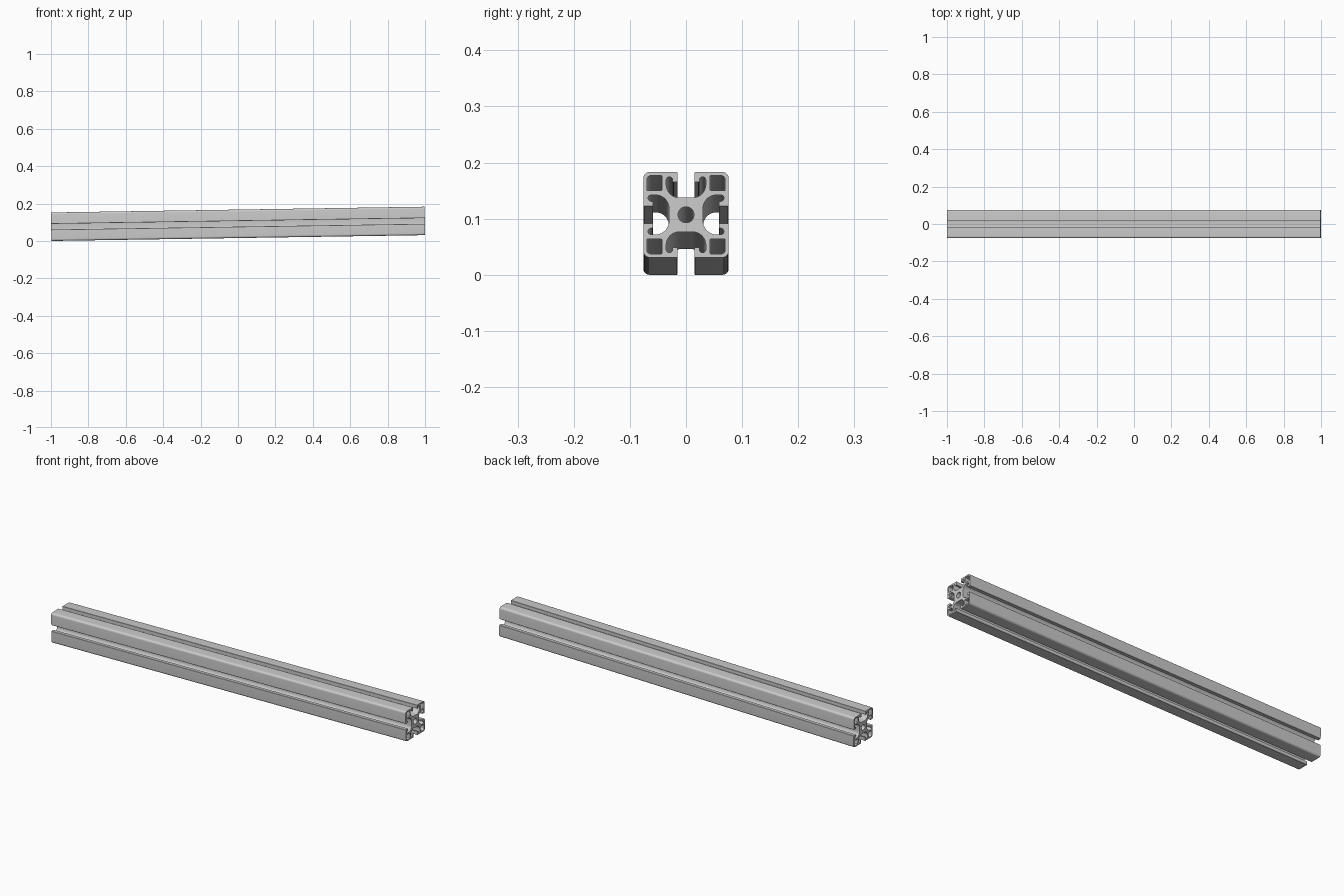
import bpy, bmesh, math
from mathutils import Matrix

if "Cube" in bpy.data.objects:
    bpy.data.objects.remove(bpy.data.objects["Cube"])

MM = 0.152 / 40            # profile is drawn as a 40 mm square section
TILT = 0.0155              # the bar rises slightly towards +x
HALF_LEN = 0.9989


def arc(cx, cy, r, a0, a1, n):
    """Points on an arc, angles in degrees."""
    return [(cx + r * math.cos(math.radians(a0 + (a1 - a0) * i / n)),
             cy + r * math.sin(math.radians(a0 + (a1 - a0) * i / n))) for i in range(n + 1)]


def turn(pts, k):
    """Rotate points by k quarter turns clockwise."""
    for _ in range(k):
        pts = [(y, -x) for x, y in pts]
    return pts


# Right half of the top T-slot: floor, curved wall, pocket behind the lip, lip
half_slot = (arc(3, 14.3, 6.3, -90, 0, 10)
             + arc(7.8, 16.3, 1.5, 0, 180, 8)
             + [(6.3, 15.8)] + arc(5.9, 15.8, 0.4, 0, -90, 3)[1:]
             + [(4, 15.4), (4, 19.7), (4.3, 20)])
left_half = [(-x, y) for x, y in reversed(half_slot)]
corner = arc(17.2, 17.2, 2.8, 90, 0, 8)
quarter = left_half + half_slot + corner

# Hollow chamber in each corner, rounded most on the outside
chamber = (arc(16.3, 16.3, 2.1, 0, 90, 6) + arc(11.8, 17.9, 0.5, 90, 180, 3)
           + arc(11.8, 11.8, 0.5, 180, 270, 3) + arc(17.9, 11.8, 0.5, 270, 360, 3))

outline = [p for k in range(4) for p in turn(quarter, k)]
loops = [outline, arc(0, 0, 3.75, 0, 360, 32)[:-1]] + [turn(chamber, k) for k in range(4)]

# Extruded section
curve = bpy.data.curves.new("slotted_bar", 'CURVE')
curve.dimensions = '2D'
curve.fill_mode = 'BOTH'
curve.extrude = HALF_LEN
for pts in loops:
    s = curve.splines.new('POLY')
    s.points.add(len(pts) - 1)
    for p, (x, y) in zip(s.points, pts):
        p.co = (x * MM, y * MM, 0, 1)
    s.use_cyclic_u = True
bar = bpy.data.objects.new("slotted_bar", curve)
bpy.context.collection.objects.link(bar)
bpy.context.view_layer.objects.active = bar
bar.select_set(True)
bpy.ops.object.convert(target='MESH')
bar = bpy.context.object

# Lay the bar along x, tilt it and stand it on the ground
lay = Matrix(((0, 0, 1, 0), (1, 0, 0, 0), (0, 1, 0, 0), (0, 0, 0, 1)))
bm = bmesh.new()
bm.from_mesh(bar.data)
bmesh.ops.remove_doubles(bm, verts=bm.verts, dist=1e-5)
bmesh.ops.transform(bm, matrix=Matrix.Rotation(-TILT, 4, 'Y') @ lay, verts=bm.verts)
low = min(v.co.z for v in bm.verts)
bmesh.ops.translate(bm, vec=(0, 0, -low), verts=bm.verts)
bmesh.ops.recalc_face_normals(bm, faces=bm.faces)
bm.to_mesh(bar.data)
bm.free()
bpy.ops.object.shade_smooth_by_angle(angle=math.radians(30))
